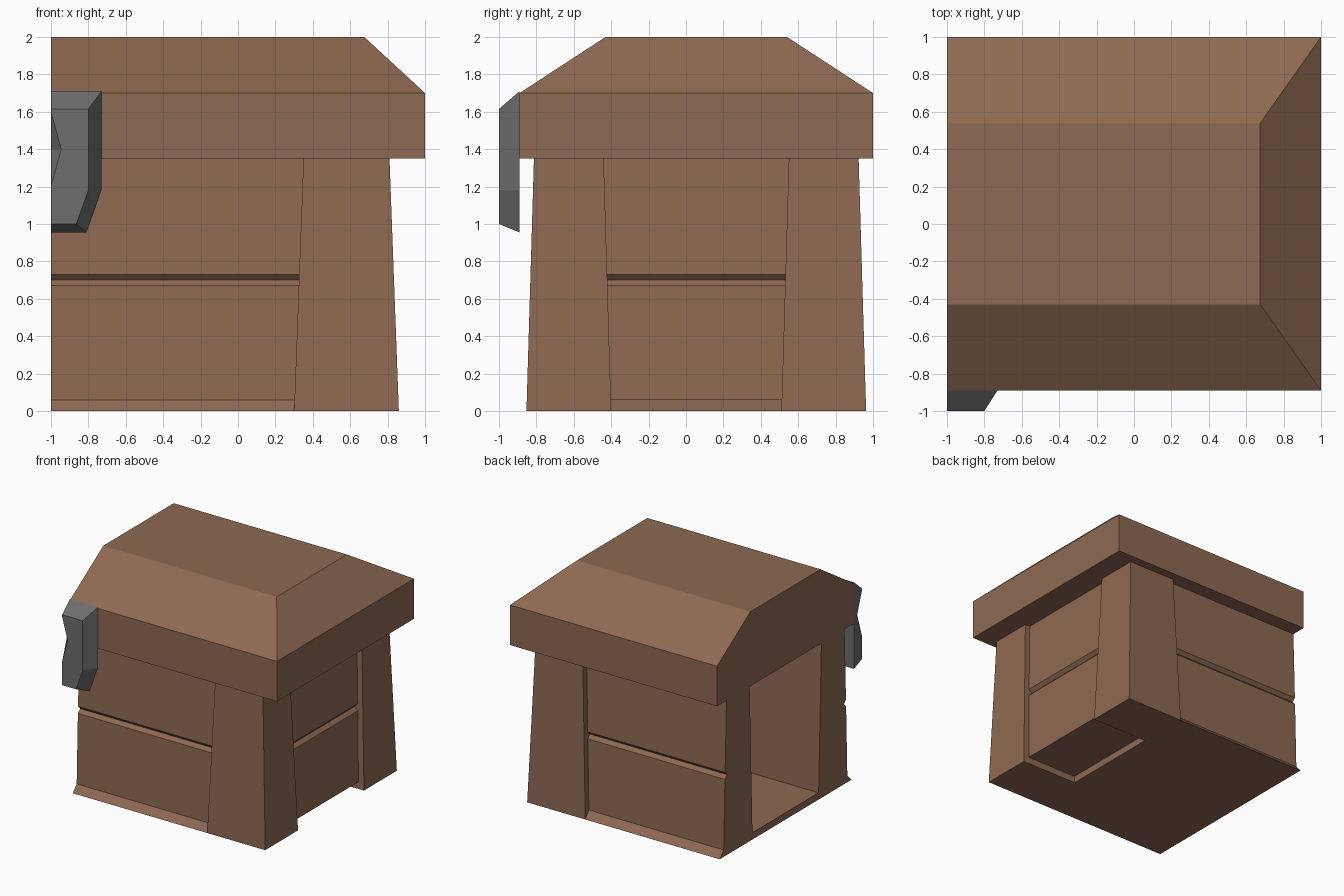
import bpy, bmesh

if "Cube" in bpy.data.objects:
    bpy.data.objects.remove(bpy.data.objects["Cube"])

CY = 0.055          # centre line of the body in y
TOP = 1.35          # height where the roof rim begins


def material(name, col):
    m = bpy.data.materials.new(name)
    m.diffuse_color = (*col, 1)
    m.use_nodes = True
    m.node_tree.nodes["Principled BSDF"].inputs["Base Color"].default_value = m.diffuse_color
    return m


BROWN = material("brown wood", (0.27, 0.142, 0.084))
GREY = material("dark grey metal", (0.155, 0.155, 0.155))


def build(name, verts, faces, mat):
    bm = bmesh.new()
    vs = [bm.verts.new(v) for v in verts]
    for f in faces:
        bm.faces.new([vs[i] for i in f])
    bmesh.ops.recalc_face_normals(bm, faces=bm.faces)
    me = bpy.data.meshes.new(name)
    bm.to_mesh(me)
    bm.free()
    me.materials.append(mat)
    ob = bpy.data.objects.new(name, me)
    bpy.context.collection.objects.link(ob)
    return ob


def loft(name, rings, mat):
    """Skin through rings of equal point count and cap both ends."""
    n, k = len(rings[0]), len(rings)
    verts = [p for r in rings for p in r]
    faces = [[a * n + i, a * n + (i + 1) % n, (a + 1) * n + (i + 1) % n, (a + 1) * n + i]
             for a in range(k - 1) for i in range(n)]
    faces += [list(range(n)), list(range((k - 1) * n, k * n))]
    return build(name, verts, faces, mat)


def rect(x0, x1, y0, y1, z):
    return [(x0, y0, z), (x1, y0, z), (x1, y1, z), (x0, y1, z)]


def taper(z, low, high):
    return low + (high - low) * z / TOP


# Distance of the post's inner edges from the centre planes
def post_x(z):
    return taper(z, 0.30, 0.35)


def post_half(z):
    return taper(z, 0.455, 0.495)


# Roof: vertical rim and hipped top, cut flat on the left
loft("roof", [rect(-1, 1, -0.89, 1, TOP), rect(-1, 1, -0.89, 1, 1.70),
              rect(-1, 0.675, -0.43, 0.54, 2.0)], BROWN)

# Corner posts and grooved long walls, mirrored front to back
for side, s in (("front", -1), ("back", 1)):
    loft(side + "_post",
         [[(x, CY + s * h, z) for x, h in ((post_x(z), post_half(z)), (xo, post_half(z)),
                                           (xo, ho), (post_x(z), ho))]
          for z, xo, ho in ((0, 0.86, 0.908), (TOP, 0.81, 0.868))], BROWN)
    prof = [(0.908, 0), (0.853, 0.06), (0.836, 0.67), (0.806, 0.70), (0.834, 0.73),
            (0.815, TOP), (post_half(TOP), TOP), (post_half(0), 0)]
    loft(side + "_wall", [[(-1, CY + s * h, z) for h, z in prof],
                          [(post_x(z), CY + s * h, z) for h, z in prof]], BROWN)

# Right wall between the posts, raised above the floor notch
prof = [(0.805, 0.06), (0.787, 0.67), (0.757, 0.70), (0.785, 0.73), (0.762, TOP),
        (0.35, TOP), (0.31, 0.06)]
loft("right_wall", [[(x, CY + s * post_half(z), z) for x, z in prof] for s in (-1, 1)], BROWN)

# Floor of the hollow
loft("floor", [rect(-1, 0.31, -0.40, 0.51, 0), rect(-1, 0.31, -0.40, 0.51, 0.06)], BROWN)

# Lock plate half: bevelled outline with a wedge-shaped keyhole at the cut
back = [(-1, 1.71), (-0.73, 1.71), (-0.73, 1.18), (-0.81, 0.955), (-1, 0.955)]
front = [(-1, 1.615), (-0.80, 1.615), (-0.80, 1.18), (-0.865, 1.0), (-1, 1.0)]
hole = [(-1, 1.20), (-0.945, 1.40), (-1, 1.60)]
verts = ([(x, -0.89, z) for x, z in back] + [(x, -1, z) for x, z in front + hole]
         + [(-1, -0.93, 1.40)])
faces = [[i, i + 1, i + 6, i + 5] for i in range(4)]
faces += [range(5), range(5, 13), [10, 11, 13], [11, 12, 13], [0, 5, 12, 13, 10, 9, 4]]
build("lock", verts, faces, GREY)
